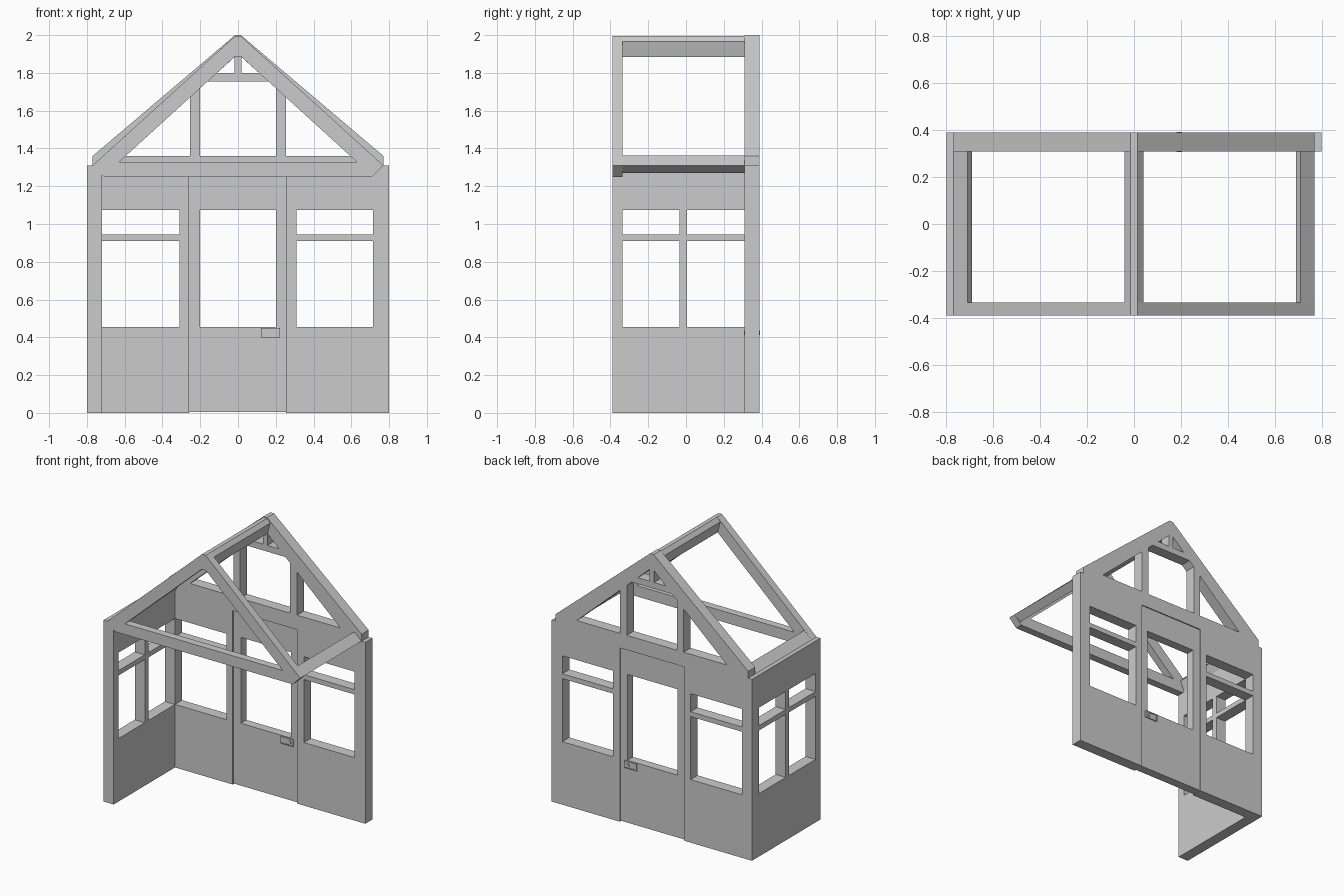
import bpy, bmesh
from mathutils import Matrix

if "Cube" in bpy.data.objects:
    bpy.data.objects.remove(bpy.data.objects["Cube"])

Y_B0, Y_B1 = 0.31, 0.39       # back wall thickness
Y_F0, Y_F1 = -0.39, -0.335    # front truss thickness


def rect(u0, u1, v0, v1):
    return [(u0, v0), (u1, v0), (u1, v1), (u0, v1)]


def mirror(pts):
    return [(-u, v) for u, v in reversed(pts)]


def panel(name, loops, w0, w1, axis='Y'):
    """Extruded outline with holes, drawn in XZ (axis Y) or YZ (axis X)."""
    cu = bpy.data.curves.new(name + "_profile", 'CURVE')
    cu.dimensions, cu.fill_mode = '2D', 'BOTH'
    cu.extrude = (w1 - w0) / 2
    for pts in loops:
        sp = cu.splines.new('POLY')
        sp.points.add(len(pts) - 1)
        for p, (u, v) in zip(sp.points, pts):
            p.co = (u, v, 0, 1)
        sp.use_cyclic_u = True
    tmp = bpy.data.objects.new(name + "_tmp", cu)
    bpy.context.collection.objects.link(tmp)
    bpy.context.view_layer.update()
    me = bpy.data.meshes.new_from_object(
        tmp.evaluated_get(bpy.context.evaluated_depsgraph_get()))
    bpy.data.objects.remove(tmp)
    bpy.data.curves.remove(cu)
    c = (w0 + w1) / 2
    if axis == 'Y':
        m = Matrix(((1, 0, 0, 0), (0, 0, -1, c), (0, 1, 0, 0), (0, 0, 0, 1)))
    else:
        m = Matrix(((0, 0, 1, c), (1, 0, 0, 0), (0, 1, 0, 0), (0, 0, 0, 1)))
    bm = bmesh.new()
    bm.from_mesh(me)
    bm.transform(m)
    bmesh.ops.remove_doubles(bm, verts=bm.verts, dist=1e-5)
    bmesh.ops.recalc_face_normals(bm, faces=bm.faces)
    for f in bm.faces:
        f.smooth = False
    bm.to_mesh(me)
    bm.free()
    me.name = name
    ob = bpy.data.objects.new(name, me)
    bpy.context.collection.objects.link(ob)
    return ob


def panes(u0, u1):
    return [rect(u0, u1, 0.455, 0.91), rect(u0, u1, 0.945, 1.075)]


# Back wall with door notch and side windows
wall = [(-0.8, 0), (-0.26, 0), (-0.26, 1.255), (0.255, 1.255), (0.255, 0),
        (0.8, 0), (0.8, 1.31), (-0.8, 1.31)]
panel("back_wall", [wall] + panes(-0.72, -0.31) + panes(0.31, 0.715), Y_B0, Y_B1)

# Slightly recessed door
panel("door", [rect(-0.26, 0.255, 0.005, 1.255), rect(-0.2, 0.2, 0.455, 1.075)],
      Y_B0 + 0.008, Y_B1 - 0.008)

# Side wall on the left with four panes
panel("side_wall", [rect(Y_F0, Y_B0, 0, 1.31)] + panes(-0.335, -0.035)
      + panes(0.005, 0.309), -0.8, -0.72, 'X')

# Back gable: rafters, posts, collar tie and king post
half = [(0.77, 1.31), (0.77, 1.36), (0.015, 2.0)]
gable = half + mirror(half)
side_hole = [(0.255, 1.36), (0.6, 1.36), (0.255, 1.67)]
top_hole = [(0.018, 1.80), (0.111, 1.80), (0.018, 1.884)]
mid = [(0.2, 1.36), (0.2, 1.72), (0.161, 1.755)]
panel("back_gable", [gable, side_hole, mirror(side_hole), top_hole,
                     mirror(top_hole), mid + mirror(mid)], Y_B0, Y_B1)

# Front truss
half = [(0.71, 1.25), (0.77, 1.31), (0.015, 1.995)]
inner = [(0.63, 1.328), (0.018, 1.885)]
panel("front_truss", [half + mirror(half), inner + mirror(inner)], Y_F0, Y_F1)

# Ridge beam and eave beams joining the two gables
ridge = [(0.018, 1.885), (0.04, 1.967), (0.015, 1.995)]
panel("ridge_beam", [ridge + mirror(ridge)], Y_F1, Y_B0)
eave = [(0.72, 1.27), (0.77, 1.31), (0.71, 1.362), (0.69, 1.335)]
panel("eave_beam_right", [eave], Y_F1, Y_B0)
panel("eave_beam_left", [mirror(eave)], Y_F1, Y_B0)

# Door latch on both faces: rimmed plate and round knob
for label, y, s in (("inside", Y_B0 + 0.008, -1), ("outside", Y_B1 - 0.008, 1)):
    def slab(name, loops, depth):
        panel(name, loops, min(y, y + s * depth), max(y, y + s * depth))
    slab("latch_rim_" + label, [rect(0.122, 0.222, 0.398, 0.45),
                                rect(0.129, 0.215, 0.405, 0.443)], 0.008)
    slab("latch_plate_" + label, [rect(0.129, 0.215, 0.405, 0.443)], 0.004)
    bpy.ops.mesh.primitive_cylinder_add(
        vertices=16, radius=0.012, depth=0.01,
        location=(0.193, y + s * 0.006, 0.424), rotation=(1.5707963, 0, 0))
    knob = bpy.context.object
    knob.name = "latch_knob_" + label
    bpy.ops.object.shade_smooth_by_angle()
